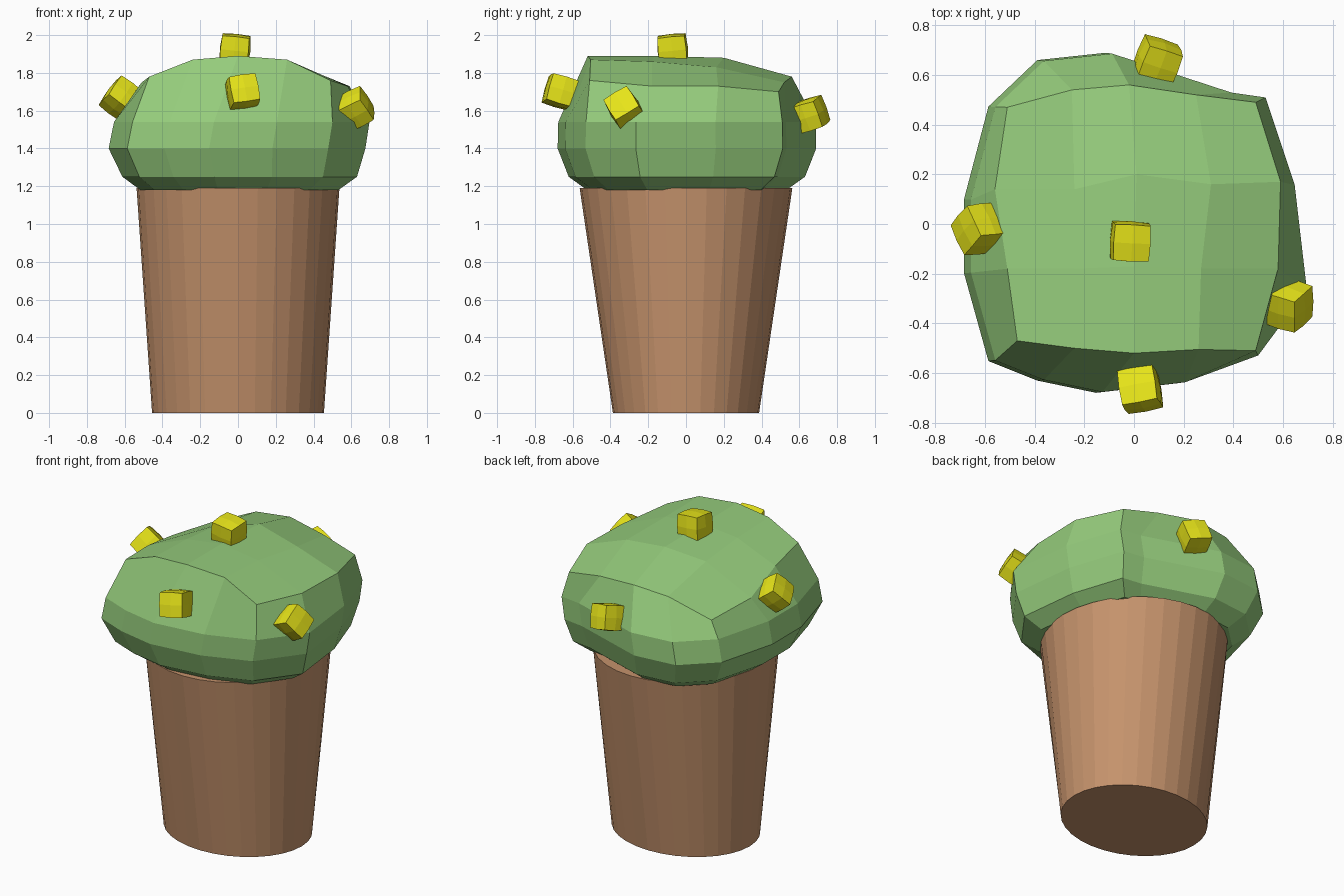
import bpy, bmesh, math
from mathutils import Vector, Matrix

if "Cube" in bpy.data.objects:
    bpy.data.objects.remove(bpy.data.objects["Cube"])


def material(name, color):
    m = bpy.data.materials.new(name)
    m.diffuse_color = (*color, 1)
    m.use_nodes = True
    m.node_tree.nodes["Principled BSDF"].inputs["Base Color"].default_value = m.diffuse_color
    return m


def finish(bm, name, mat):
    bmesh.ops.recalc_face_normals(bm, faces=bm.faces)
    me = bpy.data.meshes.new(name)
    bm.to_mesh(me)
    bm.free()
    me.materials.append(mat)
    ob = bpy.data.objects.new(name, me)
    bpy.context.collection.objects.link(ob)
    return ob


def bridge(bm, a, b):
    n = len(a)
    for i in range(n):
        bm.faces.new((a[i], a[(i + 1) % n], b[(i + 1) % n], b[i]))


clay = material("clay", (0.56, 0.29, 0.15))
leaf = material("leaf", (0.30, 0.60, 0.20))
yellow = material("yellow", (0.80, 0.78, 0.01))

# Pot: tapered oval drum, wider in depth at the rim
bm = bmesh.new()
SIDES = 32
rings = []
for z, rx, ry in [(0, 0.455, 0.387), (1.19, 0.537, 0.563)]:
    rings.append([bm.verts.new((rx * math.cos(t), ry * math.sin(t), z))
                  for t in (2 * math.pi * i / SIDES for i in range(SIDES))])
bridge(bm, *rings)
for r in rings:
    bm.faces.new(r)
finish(bm, "pot", clay)

# Foliage: lumpy 4 x 3 block, outline ring scaled per level
outline = [(-.58, -.56), (-.38, -.64), (-.14, -.69), (.20, -.65), (.50, -.54),
           (.70, -.27), (.65, .16), (.53, .52), (.39, .54), (-.10, .70),
           (-.38, .67), (-.58, .48), (-.68, .10), (-.68, -.20)]
levels = [(1.18, .76, 0), (1.25, .90, 0), (1.40, .985, -.015), (1.54, .98, .01)]
crown = [(-.47, -.47, 1.78), (-.24, -.50, 1.87), (0, -.52, 1.89), (.26, -.505, 1.87),
         (.49, -.51, 1.76), (.58, -.18, 1.73), (.59, .17, 1.73), (.49, .49, 1.70),
         (.25, .52, 1.75), (-.02, .56, 1.78), (-.25, .54, 1.76), (-.51, .47, 1.65),
         (-.56, .14, 1.68), (-.51, -.18, 1.75)]
inner = {(1, 1): (-.24, -.18, 1.86), (2, 1): (0, -.17, 1.89), (3, 1): (.27, -.18, 1.86),
         (1, 2): (-.24, .14, 1.83), (2, 2): (.01, .20, 1.88), (3, 2): (.31, .16, 1.83)}
bm = bmesh.new()
rings = [[bm.verts.new((x * s + dx, y * s, z)) for x, y in outline] for z, s, dx in levels]
rings.append([bm.verts.new(p) for p in crown])
for a, b in zip(rings, rings[1:]):
    bridge(bm, a, b)
bm.faces.new(rings[0])
border = ([(i, 0) for i in range(5)] + [(4, 1), (4, 2)]
          + [(i, 3) for i in range(4, -1, -1)] + [(0, 2), (0, 1)])
grid = dict(zip(border, rings[-1]))
grid.update({k: bm.verts.new(p) for k, p in inner.items()})
for i in range(4):
    for j in range(3):
        bm.faces.new((grid[i, j], grid[i + 1, j], grid[i + 1, j + 1], grid[i, j + 1]))
finish(bm, "foliage", leaf)


# Blossoms: small bulged cubes set square to the foliage surface
def blossom(name, loc, normal, twist):
    bm = bmesh.new()
    bmesh.ops.create_cube(bm, size=2)
    bmesh.ops.subdivide_edges(bm, edges=bm.edges[:], cuts=1, use_grid_fill=True)
    for v in bm.verts:
        v.co = v.co.lerp(v.co.normalized() * 1.25, 0.25) * 0.077
    rot = Vector(normal).to_track_quat('Z', 'Y').to_matrix().to_4x4()
    bm.transform(Matrix.Translation(loc) @ rot @ Matrix.Rotation(math.radians(twist), 4, 'Z'))
    finish(bm, name, yellow)


blossom("blossom_top", (-.015, -.07, 1.925), (.1, -.1, 1), 42)
blossom("blossom_front", (.025, -.665, 1.70), (.15, -1, .3), 8)
blossom("blossom_left", (-.62, -.02, 1.665), (-1, -.1, .75), 30)
blossom("blossom_right", (.62, -.325, 1.61), (1, -.3, .5), 35)
blossom("blossom_back", (.095, .655, 1.58), (.4, 1, .3), 15)
